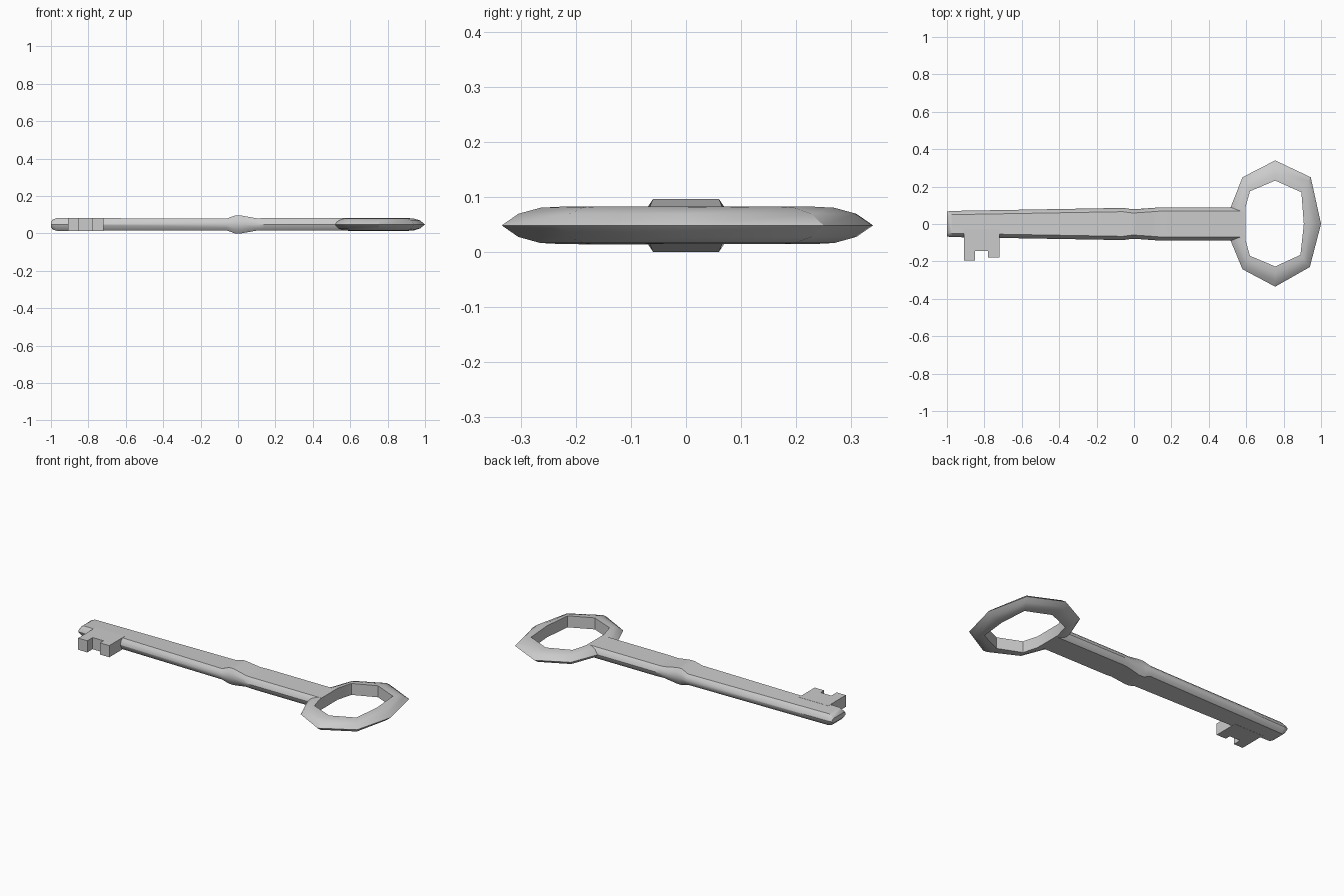
import bpy, bmesh

if "Cube" in bpy.data.objects:
    bpy.data.objects.remove(bpy.data.objects["Cube"])

ZC = 0.051


def finish(name, bm, angle=0.6):
    bmesh.ops.recalc_face_normals(bm, faces=bm.faces)
    mesh = bpy.data.meshes.new(name)
    bm.to_mesh(mesh)
    bm.free()
    ob = bpy.data.objects.new(name, mesh)
    bpy.context.collection.objects.link(ob)
    bpy.ops.object.select_all(action='DESELECT')
    ob.select_set(True)
    bpy.context.view_layer.objects.active = ob
    bpy.ops.object.shade_smooth_by_angle(angle=angle)
    return ob


def loft(name, sections, closed=False, angle=0.6):
    bm = bmesh.new()
    rings = [[bm.verts.new(p) for p in s] for s in sections]
    n = len(rings[0])
    pairs = list(zip(rings, rings[1:]))
    if closed:
        pairs.append((rings[-1], rings[0]))
    else:
        bm.faces.new(rings[0])
        bm.faces.new(rings[-1])
    for a, b in pairs:
        for i in range(n):
            j = (i + 1) % n
            bm.faces.new((a[i], a[j], b[j], b[i]))
    return finish(name, bm, angle)


# Shaft: rounded bar with a rounded tip and a small collar swelling at the middle
def shaft_section(x, w, h):
    quarter = [(w, 0), (w - 0.006, 0.55 * h), (w - 0.02, h)]
    right = [(y, -z) for y, z in reversed(quarter[1:])] + quarter
    outline = right + [(-y, -z) for y, z in right]
    return [(x, y, ZC + z) for y, z in outline]


stations = [(-1.0, 0.066, 0.014), (-0.991, 0.068, 0.026), (-0.97, 0.07, 0.034),
            (-0.06, 0.086, 0.032), (-0.015, 0.08, 0.048), (0.015, 0.08, 0.048),
            (0.10, 0.086, 0.033), (0.14, 0.089, 0.0335), (0.594, 0.089, 0.0335)]
loft("shaft", [shaft_section(*s) for s in stations])

# Bow: faceted ring with a vertical inner wall and a wedge-shaped rim
outer = [(0.515, 0.085), (0.58, 0.25), (0.755, 0.34), (0.945, 0.25), (1.0, 0.0),
         (0.94, -0.23), (0.755, -0.335), (0.58, -0.242), (0.515, -0.085)]
inner = [(0.595, 0.085), (0.62, 0.175), (0.755, 0.232), (0.895, 0.17), (0.908, 0.0),
         (0.89, -0.165), (0.755, -0.227), (0.62, -0.17), (0.595, -0.082)]


def bow_section(i, o):
    pts = []
    for t, dz in [(0, 0.034), (0.35, 0.032), (0.72, 0.021), (1, 0),
                  (0.72, -0.021), (0.35, -0.032), (0, -0.034)]:
        pts.append((i[0] + (o[0] - i[0]) * t, i[1] + (o[1] - i[1]) * t, ZC + dz))
    return pts


loft("bow_ring", [bow_section(i, o) for i, o in zip(inner, outer)], closed=True)

# Bit: flat notched plate under the tip
profile = [(-0.91, -0.03), (-0.91, -0.195), (-0.85, -0.195), (-0.85, -0.145),
           (-0.78, -0.145), (-0.78, -0.178), (-0.718, -0.178), (-0.718, -0.03)]
loft("bit", [[(x, y, ZC + dz) for x, y in profile] for dz in (-0.0345, 0.0345)])

# Rest the key on the ground plane
bpy.context.view_layer.update()
low = min((v.co.z for o in bpy.data.objects for v in o.data.vertices))
for o in bpy.data.objects:
    for v in o.data.vertices:
        v.co.z -= low
